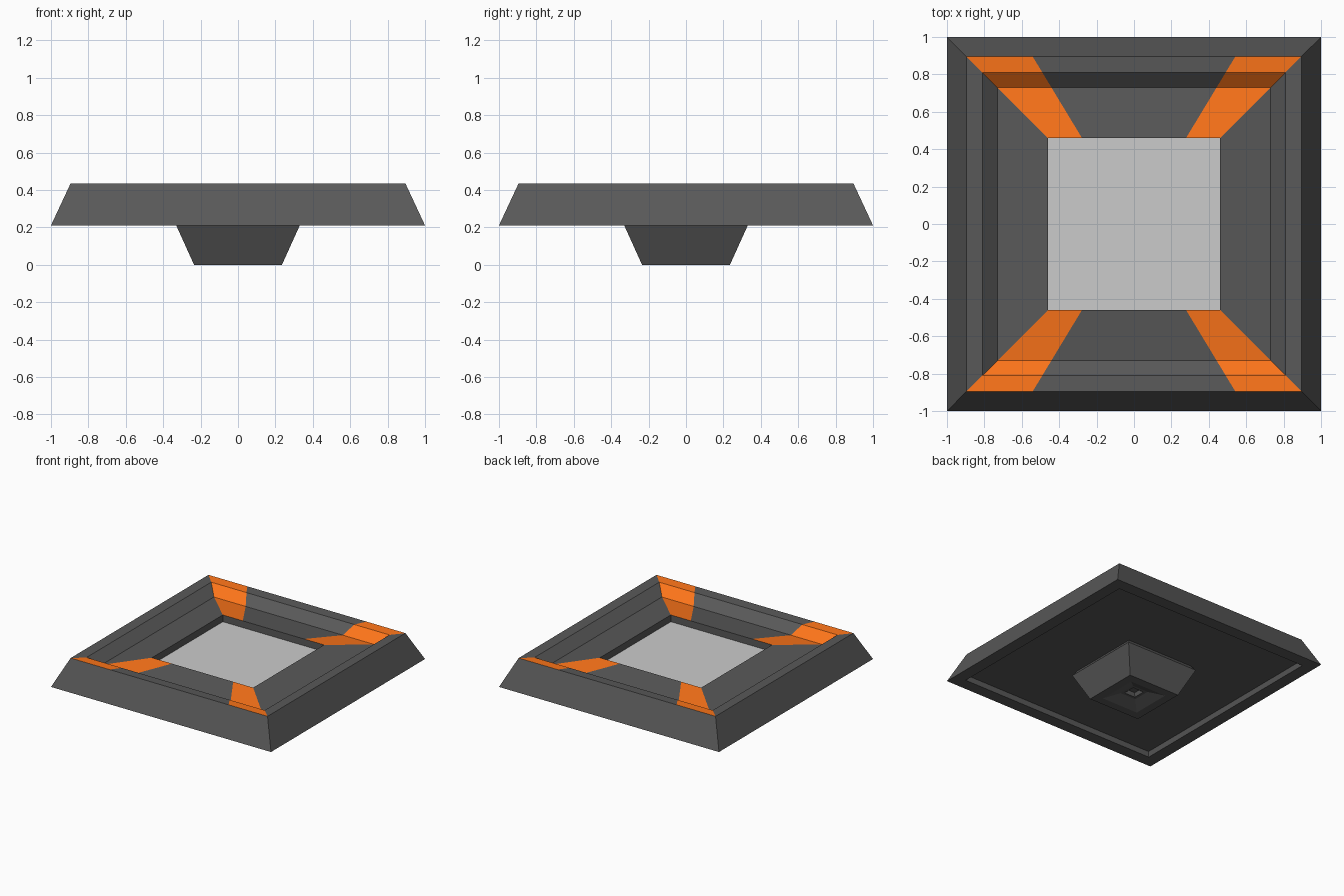
import bpy, bmesh

if "Cube" in bpy.data.objects:
    bpy.data.objects.remove(bpy.data.objects["Cube"])


def material(name, rgb):
    m = bpy.data.materials.new(name)
    m.diffuse_color = (*rgb, 1)
    m.use_nodes = True
    m.node_tree.nodes["Principled BSDF"].inputs["Base Color"].default_value = m.diffuse_color
    return m


DARK = material("dark_grey", (0.1, 0.1, 0.1))
ORANGE = material("orange", (1.0, 0.18, 0.01))
LIGHT = material("light_grey", (0.8, 0.8, 0.8))
SPLIT = 0.605  # where orange corner panels begin, as a fraction of half width


def square_loft(name, profile, mats, orange_bands=()):
    """Skin square rings given as (half width, z), capped at both ends."""
    bm = bmesh.new()
    shape = [(-1, -1), (1, -1), (1, 1), (-1, 1)]
    if orange_bands:
        shape = [(-1, -1), (-SPLIT, -1), (SPLIT, -1), (1, -1),
                 (1, 1), (SPLIT, 1), (-SPLIT, 1), (-1, 1)]
    n = len(shape)
    rings = [[bm.verts.new((x * h, y * h, z)) for x, y in shape] for h, z in profile]
    for b, (r0, r1) in enumerate(zip(rings, rings[1:])):
        for i in range(n):
            j = (i + 1) % n
            f = bm.faces.new((r0[i], r0[j], r1[j], r1[i]))
            # orange only on the corners of the front and back slopes
            if b in orange_bands and i in (0, 2, 4, 6):
                f.material_index = 1
    bm.faces.new(rings[0])
    bm.faces.new(rings[-1])
    bmesh.ops.recalc_face_normals(bm, faces=bm.faces)
    mesh = bpy.data.meshes.new(name)
    bm.to_mesh(mesh)
    bm.free()
    for m in mats:
        mesh.materials.append(m)
    ob = bpy.data.objects.new(name, mesh)
    bpy.context.collection.objects.link(ob)
    return ob


# Tray: centre well, stepped inner slopes, rim, outer wall, recessed underside
square_loft("tray", [(0.46, 0.30), (0.46, 0.388), (0.73, 0.36), (0.81, 0.43),
                     (0.895, 0.435), (1.0, 0.21), (0.90, 0.21), (0.89, 0.25),
                     (0.30, 0.25)],
            [DARK, ORANGE], orange_bands=(1, 2, 3))

# Light centre panel sunk in the well
square_loft("centre_panel", [(0.459, 0.302), (0.459, 0.333)], [LIGHT])

# Tapered foot with a funnel-shaped socket in its base
square_loft("foot", [(0.30, 0.252), (0.33, 0.21), (0.235, 0.0), (0.166, 0.0),
                     (0.072, 0.04), (0.05, 0.04), (0.04, 0.07)], [DARK])
